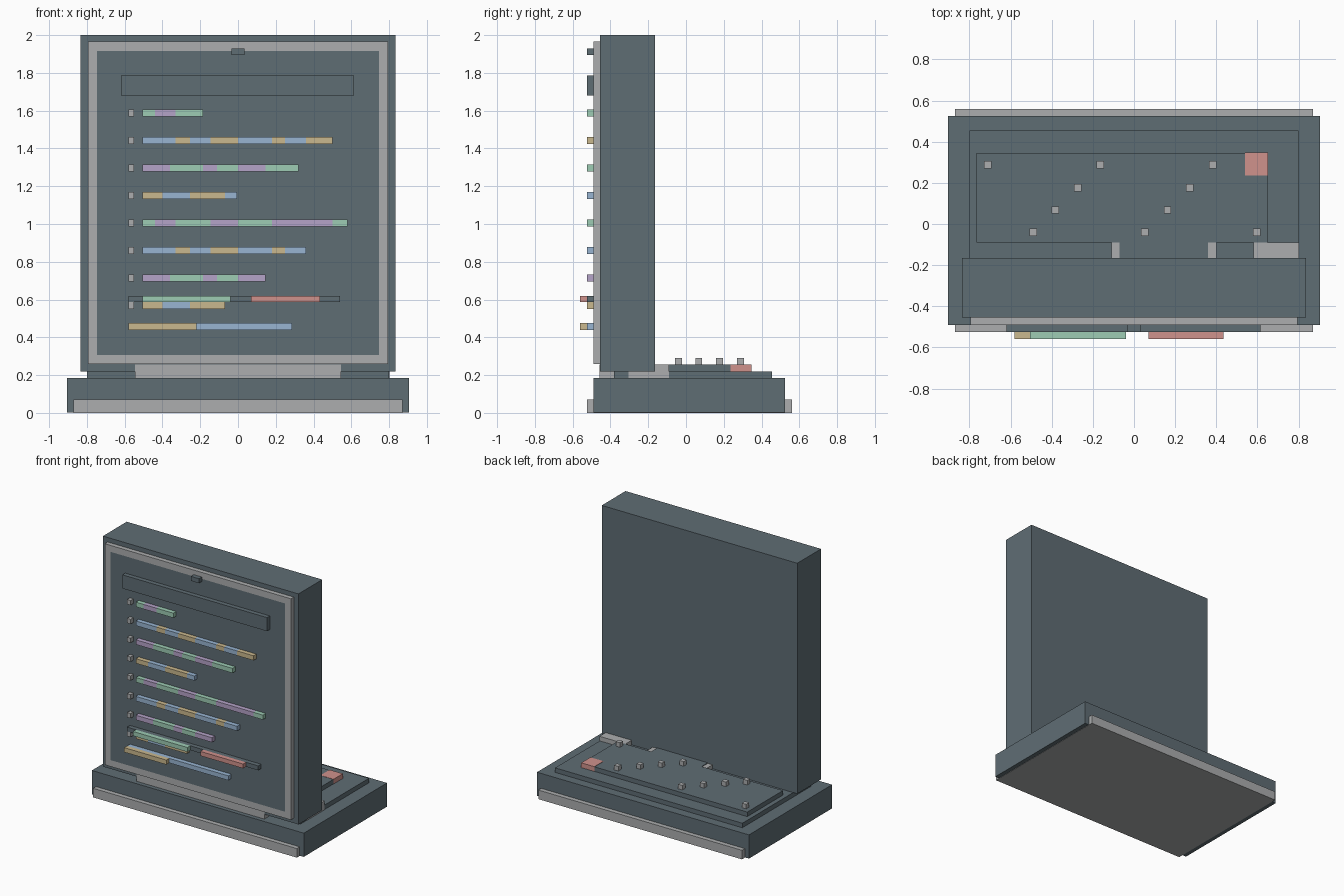
import bpy
import bmesh

if "Cube" in bpy.data.objects:
    bpy.data.objects.remove(bpy.data.objects["Cube"])


def lin(c):
    c /= 255
    return c / 12.92 if c <= 0.04045 else ((c + 0.055) / 1.055) ** 2.4


def material(name, r, g, b):
    m = bpy.data.materials.new(name)
    m.diffuse_color = (lin(r), lin(g), lin(b), 1)
    m.use_nodes = True
    m.node_tree.nodes["Principled BSDF"].inputs["Base Color"].default_value = m.diffuse_color
    return m


SLATE = material("slate", 95, 109, 116)
GREY = material("light_grey", 172, 174, 175)
GREEN = material("mint_green", 157, 204, 180)
PURPLE = material("lilac", 181, 163, 200)
BLUE = material("sky_blue", 152, 181, 210)
YELLOW = material("sand_yellow", 202, 184, 142)
RED = material("coral_red", 208, 146, 140)


def box(name, mat, x, y, z):
    """Axis-aligned box from (min, max) pairs."""
    bm = bmesh.new()
    bmesh.ops.create_cube(bm, size=1)
    for v in bm.verts:
        v.co = [r[0] if c < 0 else r[1] for c, r in zip(v.co, (x, y, z))]
    me = bpy.data.meshes.new(name)
    bm.to_mesh(me)
    bm.free()
    me.materials.append(mat)
    ob = bpy.data.objects.new(name, me)
    bpy.context.collection.objects.link(ob)
    return ob


# Base with a light foot plate showing at front and back
box("base", SLATE, (-0.905, 0.905), (-0.49, 0.525), (0.002, 0.185))
box("foot_plate", GREY, (-0.87, 0.87), (-0.525, 0.56), (0, 0.07))

# Stand and deck on the base
box("stand_front", GREY, (-0.545, 0.545), (-0.457, -0.38), (0.185, 0.255))
box("deck", SLATE, (-0.80, 0.80), (-0.38, 0.455), (0.185, 0.22))
box("side_port", GREY, (0.58, 0.802), (-0.305, -0.09), (0.185, 0.255))
box("cable_port", GREY, (-0.11, 0.40), (-0.305, -0.09), (0.185, 0.25))
box("cable_cover", SLATE, (-0.07, 0.36), (-0.305, -0.09), (0.185, 0.255))

# Keyboard, red key and pegs
box("keyboard", SLATE, (-0.765, 0.65), (-0.09, 0.345), (0.22, 0.255))
box("red_key", RED, (0.54, 0.652), (0.235, 0.347), (0.22, 0.257))
PEGS = {0.288: (-0.71, -0.165, 0.382), 0.177: (-0.273, 0.27),
        0.068: (-0.383, 0.163), -0.04: (-0.49, 0.053, 0.597)}
for py, xs in PEGS.items():
    for px in xs:
        box("peg", GREY, (px - 0.018, px + 0.018), (py - 0.018, py + 0.018), (0.255, 0.29))

# Monitor body, and bezel whose front face is inset to make the screen
box("monitor_body", SLATE, (-0.835, 0.835), (-0.455, -0.165), (0.22, 2.0))
bezel = box("bezel_and_screen", GREY, (-0.795, 0.795), (-0.49, -0.455), (0.258, 1.965))
bezel.data.materials.append(SLATE)
bm = bmesh.new()
bm.from_mesh(bezel.data)
bm.normal_update()
front = min(bm.faces, key=lambda f: f.calc_center_median().y)
bmesh.ops.inset_region(bm, faces=[front], thickness=0.07)
front.material_index = 1
bm.to_mesh(bezel.data)
bm.free()

# Raised screen items in two layers
LOW, HIGH = (-0.525, -0.49), (-0.56, -0.525)
box("camera", SLATE, (-0.035, 0.035), LOW, (1.895, 1.93))
box("title_bar", SLATE, (-0.62, 0.615), LOW, (1.68, 1.785))

# Text rows: first colour, second colour, segment boundaries after the left margin
ROWS = [
    (GREEN, PURPLE, (-0.44, -0.33, -0.185)),
    (BLUE, YELLOW, (-0.33, -0.255, -0.145, 0, 0.18, 0.25, 0.36, 0.50)),
    (PURPLE, GREEN, (-0.36, -0.185, -0.11, 0, 0.145, 0.32)),
    (YELLOW, BLUE, (-0.40, -0.255, -0.07, -0.005)),
    (GREEN, PURPLE, (-0.44, -0.33, -0.145, 0, 0.18, 0.50, 0.58)),
    (BLUE, YELLOW, (-0.33, -0.255, -0.145, 0, 0.18, 0.25, 0.36)),
    (PURPLE, GREEN, (-0.36, -0.185, -0.11, 0, 0.145)),
    (YELLOW, BLUE, (-0.40, -0.255, -0.07)),
]
for i, (first, second, ends) in enumerate(ROWS):
    zc = 1.587 - 0.1455 * i
    z = (zc - 0.018, zc + 0.018)
    box("row_bullet", GREY, (-0.58, -0.55), LOW, z)
    left = -0.505
    for k, right in enumerate(ends):
        box("row_segment", second if k % 2 else first, (left, right), LOW, z)
        left = right

# Status bar and progress bar
box("status_bar", SLATE, (-0.58, 0.54), LOW, (0.586, 0.62))
box("status_green", GREEN, (-0.505, -0.04), HIGH, (0.586, 0.62))
box("status_red", RED, (0.07, 0.435), HIGH, (0.586, 0.62))
box("progress_track", BLUE, (-0.58, 0.285), LOW, (0.44, 0.475))
box("progress_fill", YELLOW, (-0.58, -0.22), HIGH, (0.44, 0.475))
